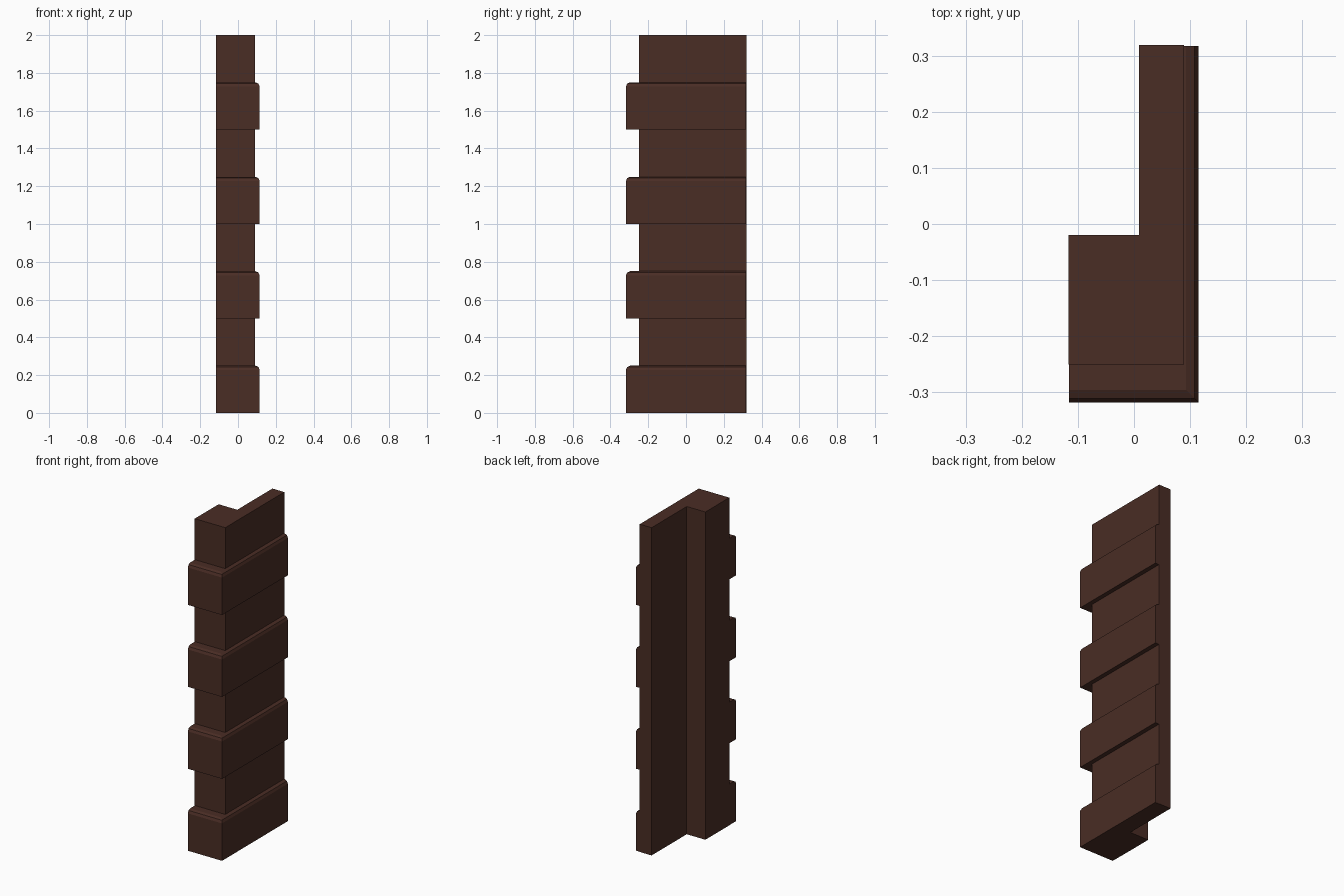
import bpy
import bmesh

cube = bpy.data.objects.get("Cube")
if cube:
    bpy.data.objects.remove(cube, do_unlink=True)

brown = bpy.data.materials.new("dark_brown")
brown.use_nodes = True
colour = (0.068, 0.026, 0.018, 1)
brown.diffuse_color = colour
brown.node_tree.nodes["Principled BSDF"].inputs["Base Color"].default_value = colour


def loft(name, rings):
    """Closed solid through matching outlines, each given as (z, xy points)."""
    bm = bmesh.new()
    loops = [[bm.verts.new((x, y, z)) for x, y in pts] for z, pts in rings]
    n = len(loops[0])
    for low, high in zip(loops, loops[1:]):
        for i in range(n):
            j = (i + 1) % n
            bm.faces.new((low[i], low[j], high[j], high[i]))
    bm.faces.new(loops[0][::-1])
    bm.faces.new(loops[-1])
    bmesh.ops.recalc_face_normals(bm, faces=bm.faces)
    mesh = bpy.data.meshes.new(name)
    bm.to_mesh(mesh)
    bm.free()
    mesh.materials.append(brown)
    obj = bpy.data.objects.new(name, mesh)
    bpy.context.collection.objects.link(obj)
    return obj


def band_outline(inset):
    """L-shaped strip wrapping the outer corner, tucked into the core."""
    x, y = 0.115 - inset, -0.318 + inset
    return [(-0.116, y), (x, y), (x, 0.317), (0.08, 0.317), (0.08, -0.24), (-0.116, -0.24)]


# Full-height L-shaped core
core = [(-0.117, -0.25), (0.089, -0.25), (0.089, 0.319),
        (0.009, 0.319), (0.009, -0.02), (-0.117, -0.02)]
loft("corner_core", [(0, core), (2, core)])

# Projecting blocks with an eased top edge
for i in range(4):
    z = i * 0.5
    profile = [(0, 0), (0.228, 0), (0.243, 0.007), (0.25, 0.022)]
    loft(f"corner_block_{i + 1}", [(z + h, band_outline(inset)) for h, inset in profile])
